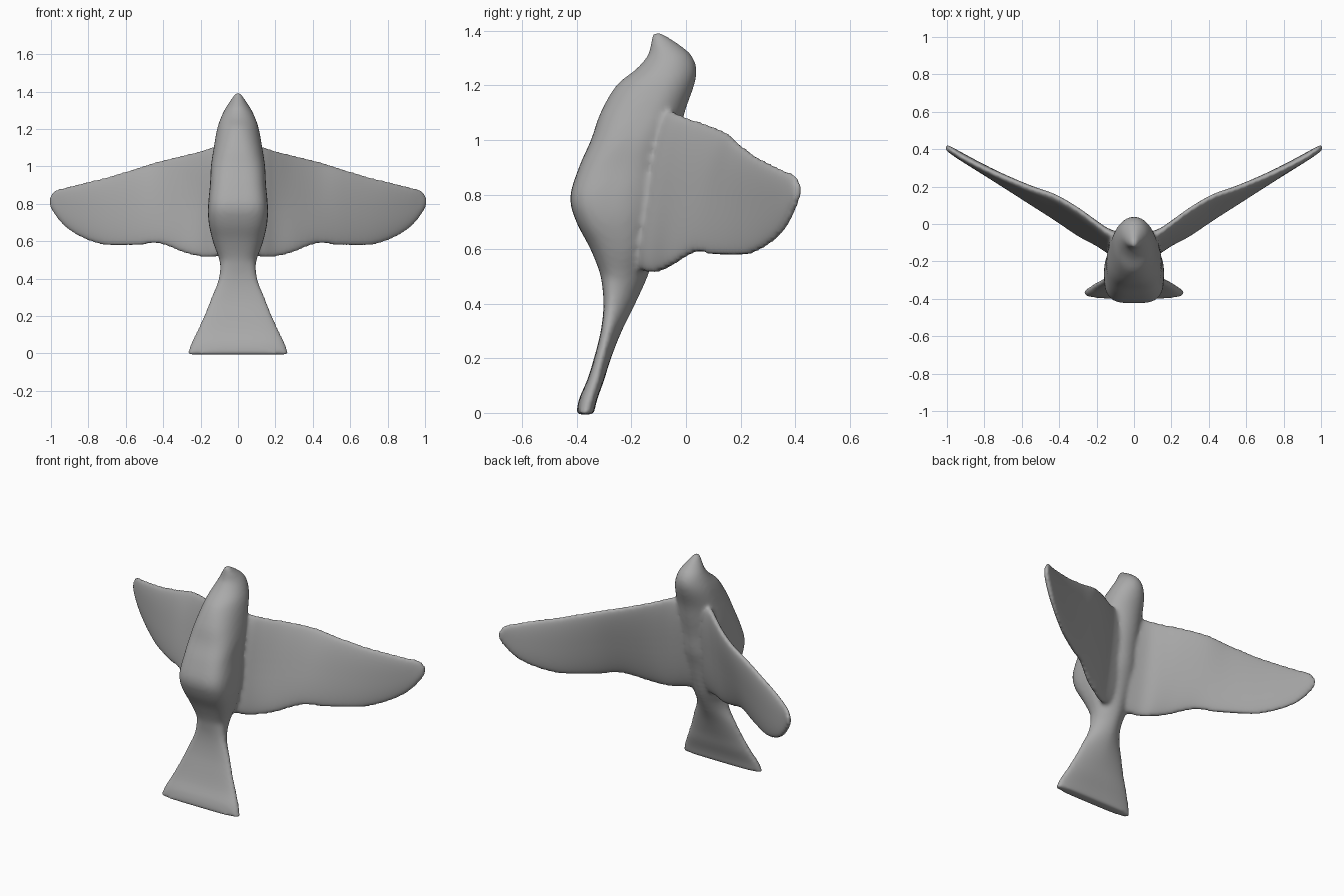
import bpy
import bmesh
import math

old = bpy.data.objects.get("Cube")
if old:
    bpy.data.objects.remove(old, do_unlink=True)

grey = bpy.data.materials.new("plain grey")
grey.use_nodes = True
grey.diffuse_color = (0.4, 0.4, 0.4, 1)
grey.node_tree.nodes["Principled BSDF"].inputs["Base Color"].default_value = (0.4, 0.4, 0.4, 1)


def refine(rows, steps=4):
    """Smooth curve through the rows (Catmull-Rom)."""
    out = []
    for i in range(len(rows) - 1):
        a, b, c, d = (rows[max(i - 1, 0)], rows[i], rows[i + 1], rows[min(i + 2, len(rows) - 1)])
        for s in range(steps):
            t = s / steps
            out.append([0.5 * (2 * q + (r - p) * t + (2 * p - 5 * q + 4 * r - w) * t * t
                               + (3 * q - p - 3 * r + w) * t ** 3)
                        for p, q, r, w in zip(a, b, c, d)])
    return out + [list(rows[-1])]


def power(v, p):
    return math.copysign(abs(v) ** p, v)


def loft(name, rings):
    """Skin a list of equal rings and cap both ends."""
    bm = bmesh.new()
    loops = [[bm.verts.new(co) for co in ring] for ring in rings]
    n = len(loops[0])
    for a, b in zip(loops, loops[1:]):
        for i in range(n):
            j = (i + 1) % n
            bm.faces.new((a[i], a[j], b[j], b[i]))
    bm.faces.new(loops[0][::-1])
    bm.faces.new(loops[-1])
    bmesh.ops.recalc_face_normals(bm, faces=bm.faces)
    mesh = bpy.data.meshes.new(name)
    bm.to_mesh(mesh)
    bm.free()
    ob = bpy.data.objects.new(name, mesh)
    bpy.context.collection.objects.link(ob)
    return ob


ANGLES = [2 * math.pi * i / 40 for i in range(40)]


def body_ring(z, front, mid, back, half, p_front, p_back):
    ring = []
    for t in ANGLES:
        c, s = math.cos(t), math.sin(t)
        p, depth = (p_back, back - mid) if s > 0 else (p_front, mid - front)
        ring.append((half * power(c, p), mid + depth * power(s, p), z))
    return ring


# Body and head: z, front y, widest y, back y, half width, front and back roundness
body = [
    (0.42, -0.302, -0.26, -0.18, 0.09, 0.9, 1.1),
    (0.50, -0.312, -0.24, -0.14, 0.10, 0.8, 1.1),
    (0.60, -0.35, -0.23, -0.11, 0.135, 0.7, 1.1),
    (0.70, -0.402, -0.25, -0.085, 0.157, 0.62, 1.0),
    (0.79, -0.424, -0.25, -0.06, 0.160, 0.58, 1.0),
    (0.90, -0.392, -0.22, -0.045, 0.15, 0.62, 1.0),
    (1.00, -0.348, -0.18, -0.025, 0.145, 0.7, 1.0),
    (1.10, -0.313, -0.13, -0.005, 0.13, 0.8, 1.0),
    (1.20, -0.255, -0.09, 0.03, 0.112, 0.95, 1.0),
    (1.26, -0.182, -0.07, 0.039, 0.092, 1.0, 1.0),
    (1.31, -0.14, -0.06, 0.02, 0.068, 1.0, 1.0),
    (1.35, -0.13, -0.085, -0.025, 0.042, 1.0, 1.0),
    (1.395, -0.122, -0.11, -0.095, 0.012, 1.0, 1.0),
]
# Fanned tail with a ridge along its back
tail = [
    (-0.006, -0.402, -0.368, -0.338, 0.27, 0.6, 0.6),
    (0.05, -0.392, -0.352, -0.325, 0.253, 0.6, 0.7),
    (0.12, -0.362, -0.33, -0.30, 0.22, 0.6, 0.8),
    (0.20, -0.337, -0.31, -0.275, 0.183, 0.6, 1.0),
    (0.30, -0.312, -0.285, -0.235, 0.143, 0.6, 1.2),
    (0.40, -0.302, -0.27, -0.185, 0.103, 0.7, 1.2),
    (0.50, -0.312, -0.25, -0.14, 0.095, 0.8, 1.1),
    (0.56, -0.33, -0.24, -0.13, 0.10, 0.8, 1.1),
]
parts = [loft("bird", [body_ring(*r) for r in refine(body)]),
         loft("tail", [body_ring(*r) for r in refine(tail)])]

# Wing: x, leading edge z and y, trailing edge z and y, thickness
wing = [
    (0.04, 1.10, -0.08, 0.52, -0.17, 0.10),
    (0.13, 1.105, -0.05, 0.515, -0.14, 0.09),
    (0.20, 1.085, 0.00, 0.515, -0.10, 0.08),
    (0.30, 1.06, 0.075, 0.54, -0.05, 0.075),
    (0.42, 1.03, 0.145, 0.585, 0.03, 0.07),
    (0.55, 0.99, 0.19, 0.575, 0.115, 0.065),
    (0.70, 0.945, 0.25, 0.575, 0.215, 0.06),
    (0.82, 0.915, 0.305, 0.61, 0.295, 0.055),
    (0.92, 0.89, 0.358, 0.67, 0.358, 0.048),
    (0.98, 0.872, 0.397, 0.74, 0.392, 0.04),
    (1.008, 0.835, 0.412, 0.79, 0.41, 0.03),
]


def wing_ring(side, x, z_top, y_top, z_low, y_low, thick):
    ring = []
    for t in ANGLES:
        u = 0.5 + 0.5 * power(math.cos(t), 0.8)
        y = y_low + (y_top - y_low) * u
        ring.append((side * x, y + thick / 2 * power(math.sin(t), 0.8), z_low + (z_top - z_low) * u))
    return ring


for side, label in ((1, "left_wing"), (-1, "right_wing")):
    parts.append(loft(label, [wing_ring(side, *r) for r in refine(wing)]))

# Fuse the parts into one soft skin
bpy.ops.object.select_all(action="DESELECT")
for ob in parts:
    ob.select_set(True)
bird = parts[0]
bpy.context.view_layer.objects.active = bird
bpy.ops.object.join()
remesh = bird.modifiers.new("fuse", "REMESH")
remesh.mode = "VOXEL"
remesh.voxel_size = 0.011
soft = bird.modifiers.new("soften", "SMOOTH")
soft.factor = 0.5
soft.iterations = 8
for m in ("fuse", "soften"):
    bpy.ops.object.modifier_apply(modifier=m)
bird.data.materials.clear()
bird.data.materials.append(grey)
bpy.ops.object.shade_smooth()
